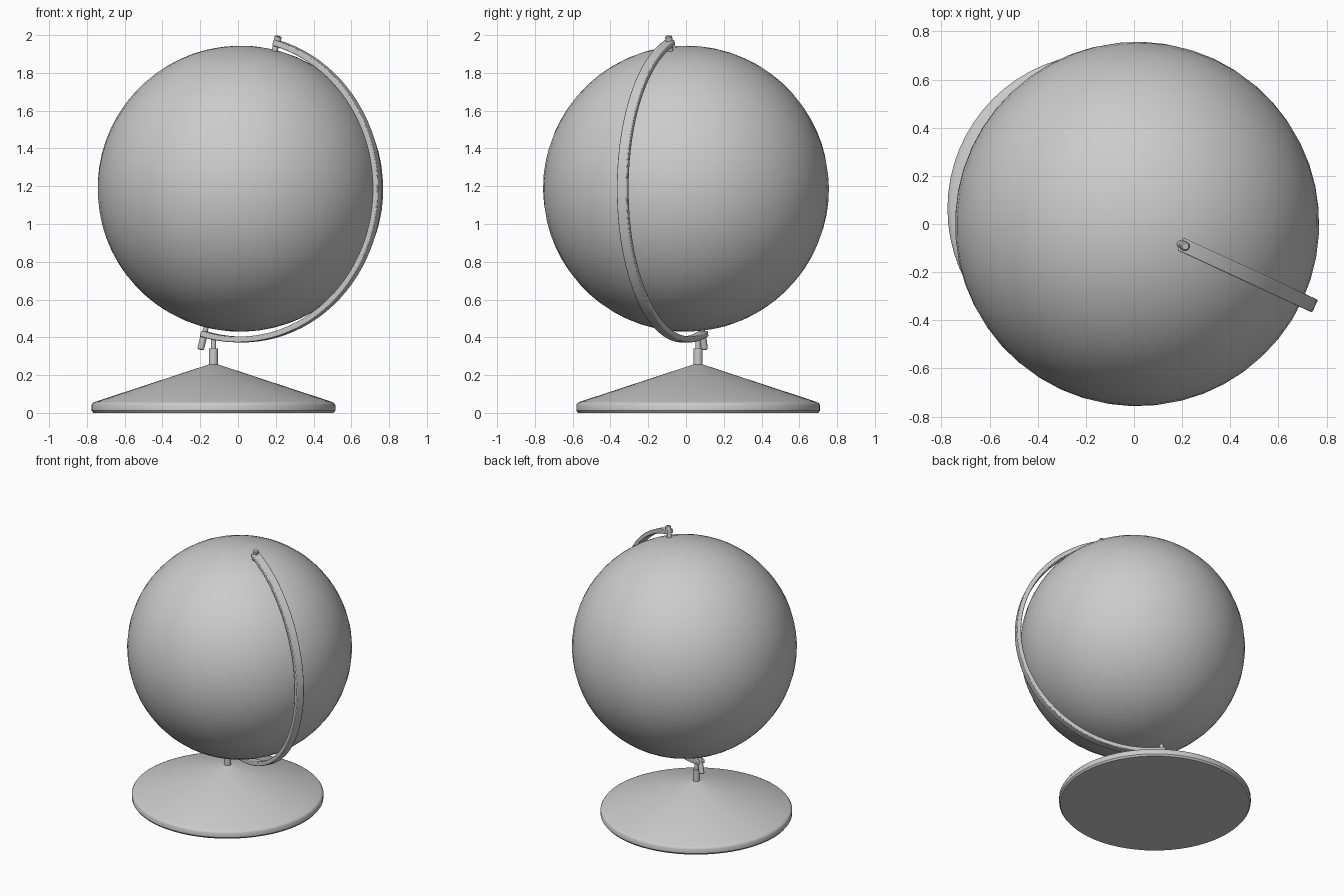
import bpy, bmesh, math
from mathutils import Vector, Matrix

if "Cube" in bpy.data.objects:
    bpy.data.objects.remove(bpy.data.objects["Cube"])

CENTER = Vector((0.013, 0, 1.187))
R = 0.757
TILT = math.radians(15.3)
YAW = math.radians(-24.8)
SIDE = Vector((math.cos(YAW), math.sin(YAW), 0))      # direction the axis leans
AXIS = SIDE * math.sin(TILT) + Vector((0, 0, math.cos(TILT)))
ROT = Matrix.Rotation(YAW, 4, 'Z') @ Matrix.Rotation(TILT, 4, 'Y')


def finish(bm, name, matrix=Matrix(), angle=35, bevel=0):
    bmesh.ops.recalc_face_normals(bm, faces=bm.faces[:])
    mesh = bpy.data.meshes.new(name)
    bm.to_mesh(mesh)
    bm.free()
    ob = bpy.data.objects.new(name, mesh)
    bpy.context.collection.objects.link(ob)
    ob.matrix_world = matrix
    bpy.ops.object.select_all(action='DESELECT')
    ob.select_set(True)
    bpy.context.view_layer.objects.active = ob
    bpy.ops.object.shade_smooth_by_angle(angle=math.radians(angle))
    if bevel:
        mod = ob.modifiers.new("soft_edges", 'BEVEL')
        mod.width, mod.segments = bevel, 2
    return ob


def lathe(name, profile, matrix, sides):
    """Solid of revolution around local z, closed with flat caps."""
    bm = bmesh.new()
    rings = []
    for r, z in profile:
        rings.append([bm.verts.new((r * math.cos(2 * math.pi * i / sides),
                                    r * math.sin(2 * math.pi * i / sides), z))
                      for i in range(sides)])
    for a, b in zip(rings, rings[1:]):
        for i in range(sides):
            j = (i + 1) % sides
            bm.faces.new((a[i], a[j], b[j], b[i]))
    bm.faces.new(rings[0])
    bm.faces.new(rings[-1])
    return finish(bm, name, matrix)


# Globe ball, tilted with its axis
bm = bmesh.new()
bmesh.ops.create_uvsphere(bm, u_segments=48, v_segments=32, radius=R)
finish(bm, "globe_ball", Matrix.Translation(CENTER) @ ROT)

# Half-ring arm: rectangular bar swept from pole to pole
bm = bmesh.new()
steps, inner, outer, half = 48, 0.783, 0.814, 0.029
overhang = math.radians(0.8)
prev = None
for k in range(steps + 1):
    t = TILT - overhang + (math.pi + 2 * overhang) * k / steps
    ring = []
    for r, w in ((inner, -half), (outer, -half), (outer, half), (inner, half)):
        ring.append(bm.verts.new((r * math.sin(t), w, r * math.cos(t))))
    if prev:
        for i in range(4):
            j = (i + 1) % 4
            bm.faces.new((prev[i], prev[j], ring[j], ring[i]))
    else:
        bm.faces.new(ring)
    prev = ring
bm.faces.new(prev)
finish(bm, "meridian_arm", Matrix.Translation(CENTER) @ Matrix.Rotation(YAW, 4, 'Z'),
       bevel=0.005)

# Pole pins along the tilted axis
pin_frame = Matrix.Translation(CENTER) @ ROT
lathe("top_pin", [(0.016, 0.74), (0.016, 0.80), (0.019, 0.80), (0.019, 0.833),
                  (0.014, 0.838)], pin_frame, 24)
lathe("bottom_pin", [(0.014, -0.883), (0.018, -0.878), (0.018, -0.80), (0.014, -0.80),
                     (0.014, -0.74)], pin_frame, 24)

# Round foot and stepped post
foot = Matrix.Translation((-0.13, 0.064, 0))
lathe("base", [(0.636, 0), (0.645, 0.012), (0.645, 0.042), (0.638, 0.053),
               (0.625, 0.059), (0.026, 0.256)], foot, 64)
lathe("post", [(0.024, 0.24), (0.024, 0.342), (0.014, 0.342), (0.014, 0.395)], foot, 24)
